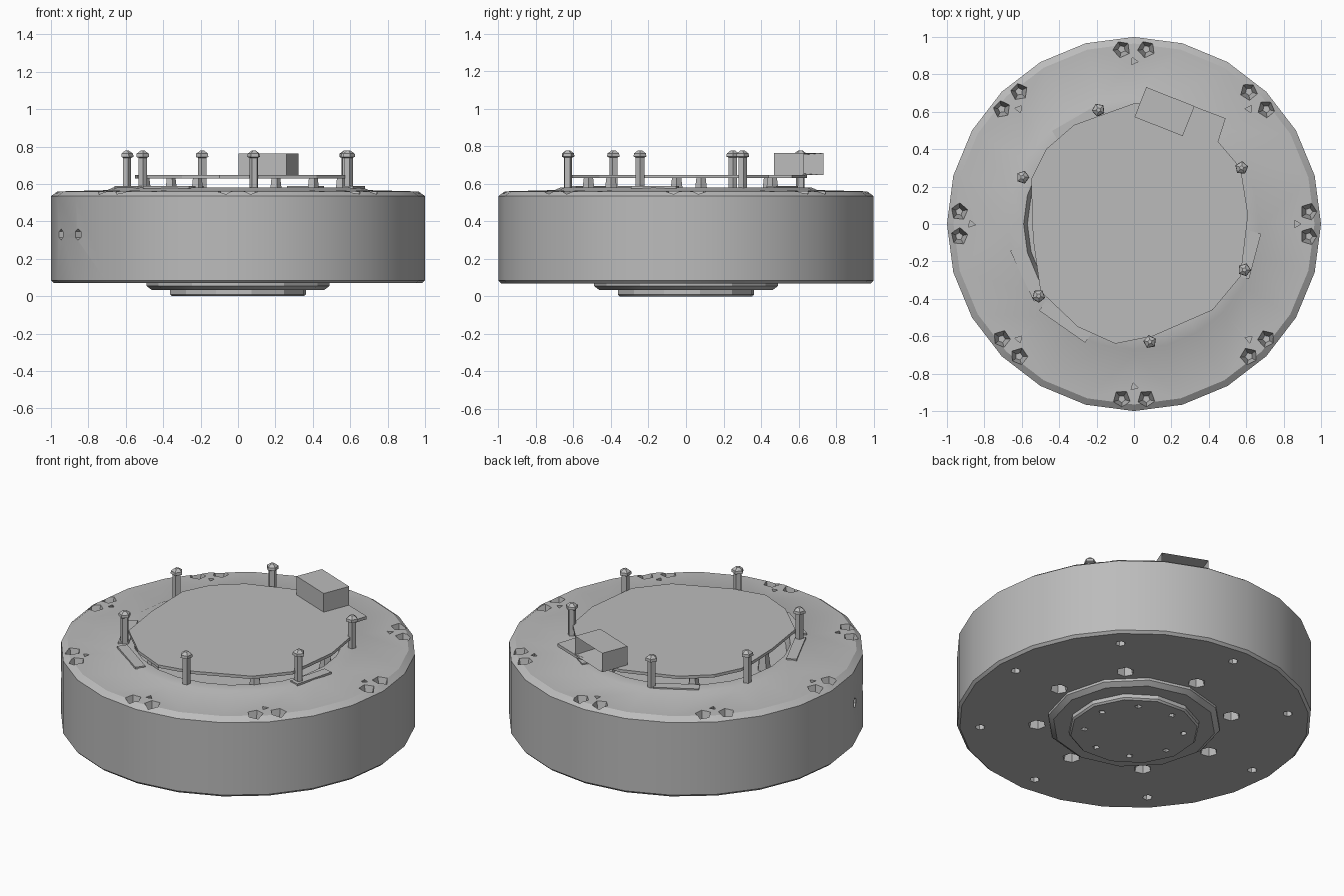
import bpy, bmesh
from math import sin, cos, pi, radians
from mathutils import Matrix, Vector

if "Cube" in bpy.data.objects:
    bpy.data.objects.remove(bpy.data.objects["Cube"])

gray = bpy.data.materials.new("machined_gray")
gray.use_nodes = True
gray.diffuse_color = (0.5, 0.5, 0.5, 1)
gray.node_tree.nodes["Principled BSDF"].inputs["Base Color"].default_value = (0.5, 0.5, 0.5, 1)


def finish(name, bm):
    bmesh.ops.recalc_face_normals(bm, faces=bm.faces)
    me = bpy.data.meshes.new(name)
    bm.to_mesh(me)
    bm.free()
    me.materials.append(gray)
    ob = bpy.data.objects.new(name, me)
    bpy.context.collection.objects.link(ob)
    return ob


def add_lathe(bm, profile, sides, at=(0, 0, 0), turn=0.0):
    """Revolve (radius, z) points about z; the ends are closed with caps."""
    rings = []
    for r, z in profile:
        rings.append([bm.verts.new((at[0] + r * cos(turn + 2 * pi * i / sides),
                                    at[1] + r * sin(turn + 2 * pi * i / sides),
                                    at[2] + z)) for i in range(sides)])
    for a, b in zip(rings, rings[1:]):
        for i in range(sides):
            j = (i + 1) % sides
            bm.faces.new((a[i], a[j], b[j], b[i]))
    bm.faces.new(rings[0])
    bm.faces.new(rings[-1])


def polar(r, degrees, side=0.0):
    a = radians(degrees)
    return r * cos(a) - side * sin(a), r * sin(a) + side * cos(a)


def cone(bm, r_low, r_high, z_low, z_high, xy, sides=5, turn=0.0):
    add_lathe(bm, [(r_low, z_low), (r_high, z_high)], sides, (*xy, 0), turn)


def cut(ob, bm):
    cutter = finish("cutter", bm)
    cutter.hide_render = True
    mod = ob.modifiers.new("holes", "BOOLEAN")
    mod.operation = "DIFFERENCE"
    mod.solver = "EXACT"
    mod.object = cutter
    bpy.context.view_layer.objects.active = ob
    bpy.ops.object.modifier_apply(modifier=mod.name)
    bpy.data.objects.remove(cutter)


def smooth(ob):
    bpy.ops.object.select_all(action="DESELECT")
    ob.select_set(True)
    bpy.context.view_layer.objects.active = ob
    bpy.ops.object.shade_smooth_by_angle(angle=radians(25))


# Housing drum with a shallow well under the board
bm = bmesh.new()
add_lathe(bm, [(0.985, 0.07), (1, 0.085), (1, 0.535), (0.965, 0.56), (0.70, 0.567),
               (0.67, 0.58), (0.59, 0.58), (0.57, 0.52)], 24)
housing = finish("housing", bm)

# Screw holes in the top, bottom and side
bm = bmesh.new()
for k in range(8):
    a = 45 * k
    for s in (-0.066, 0.066):
        cone(bm, 0.02, 0.052, 0.46, 0.58, polar(0.935, a, s), 5, k)
    cone(bm, 0.022, 0.022, 0.45, 0.6, polar(0.87, a), 3, k)
    cone(bm, 0.028, 0.028, 0.0, 0.15, polar(0.87, a), 6)
    cone(bm, 0.055, 0.03, 0.05, 0.16, polar(0.55, a), 6, k)
for a in (198, 211):
    x, y = polar(1, a)
    rot = Vector((x, y, 0)).to_track_quat("Z", "Y").to_matrix().to_4x4()
    bmesh.ops.create_cone(bm, cap_ends=True, segments=6, radius1=0.03, radius2=0.03, depth=0.16,
                          matrix=Matrix.Translation((x, y, 0.33)) @ rot)
cut(housing, bm)
smooth(housing)

# Stepped output flange below
bm = bmesh.new()
add_lathe(bm, [(0.46, 0.033), (0.49, 0.055), (0.49, 0.075)], 12)
smooth(finish("flange_step", bm))
bm = bmesh.new()
add_lathe(bm, [(0.36, 0), (0.37, 0.01), (0.37, 0.04)], 12, turn=0.2)
flange = finish("output_flange", bm)
bm = bmesh.new()
for k in range(8):
    cone(bm, 0.028, 0.012, -0.02, 0.03, polar(0.28, 45 * k + 10), 4, k)
cut(flange, bm)
smooth(flange)

# Circuit board with a tab next to the connector
outline = [(-0.55, 0.24), (-0.47, 0.40), (-0.32, 0.53), (0.0, 0.645), (0.08, 0.64), (0.32, 0.63),
           (0.49, 0.565), (0.45, 0.44), (0.57, 0.3), (0.61, 0.05), (0.57, -0.28), (0.42, -0.46),
           (0.1, -0.6), (-0.1, -0.64), (-0.3, -0.55), (-0.5, -0.36), (-0.54, -0.08)]
bm = bmesh.new()
face = bm.faces.new([bm.verts.new((x, y, 0.63)) for x, y in outline])
top = bmesh.ops.extrude_face_region(bm, geom=[face])["geom"]
bmesh.ops.translate(bm, vec=(0, 0, 0.018), verts=[v for v in top if isinstance(v, bmesh.types.BMVert)])
finish("circuit_board", bm)

# Supports between board and housing
bm = bmesh.new()
for x, y in ((0.55, 0.08), (-0.22, -0.52), (-0.5, -0.05), (0.2, 0.46), (-0.36, 0.44), (0.4, -0.4)):
    cone(bm, 0.04, 0.025, 0.52, 0.64, (x, y), 5)
finish("board_supports", bm)

# Posts with pointed heads
bm = bmesh.new()
for k, (x, y) in enumerate([(-0.595, 0.25), (-0.51, -0.385), (-0.19, 0.61),
                            (0.085, -0.63), (0.575, 0.3), (0.59, -0.245)]):
    add_lathe(bm, [(0.024, 0.56), (0.024, 0.74), (0.036, 0.745), (0.034, 0.762), (0.012, 0.778)],
              5, (x, y, 0), k)
finish("posts", bm)

# Hollow connector, open towards the rim
bm = bmesh.new()
place = Matrix.Translation((0.163, 0.601, 0.705)) @ Matrix.Rotation(radians(-21.5), 4, "Z")
bmesh.ops.create_cube(bm, size=1, matrix=Matrix.Diagonal((0.277, 0.172, 0.118, 1)))
mouth = max(bm.faces, key=lambda f: f.calc_center_median().y)
bmesh.ops.inset_region(bm, faces=[mouth], thickness=0.015)
bmesh.ops.translate(bm, vec=(0, -0.13, 0), verts=mouth.verts)
bmesh.ops.transform(bm, matrix=place, verts=bm.verts)
finish("connector", bm)

# Thin slanted shims around the board edge
bm = bmesh.new()
for r, a, length in ((0.63, 205, 0.3), (0.64, 235, 0.3), (0.62, 120, 0.26), (0.64, 345, 0.25),
                     (0.63, 55, 0.2)):
    x, y = polar(r, a)
    bmesh.ops.create_cube(bm, size=1, matrix=Matrix.Translation((x, y, 0.582))
                          @ Matrix.Rotation(radians(a), 4, "Z")
                          @ Matrix.Diagonal((0.06, length, 0.012, 1)))
finish("edge_shims", bm)
